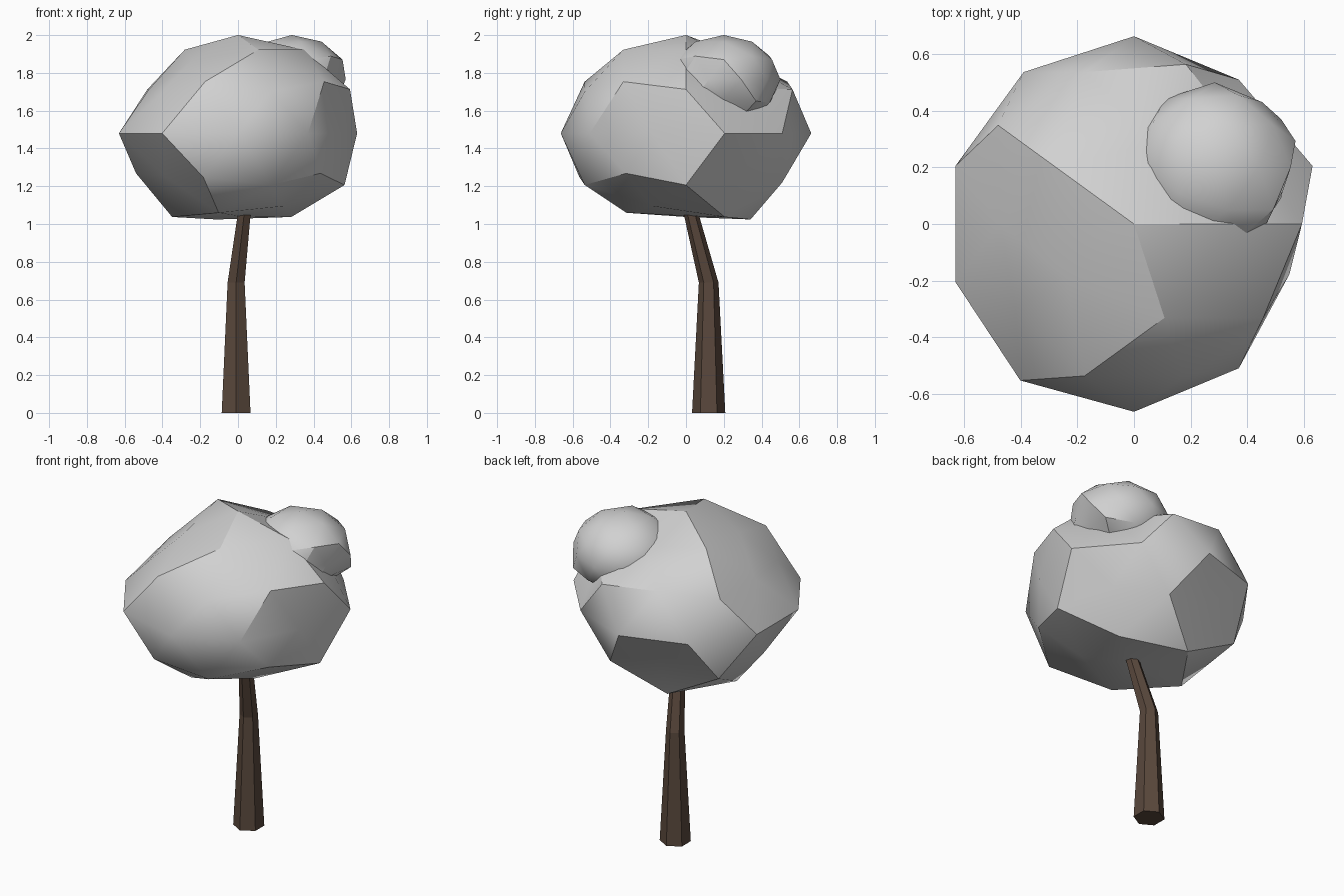
import bpy, bmesh, math
from mathutils import Vector

if "Cube" in bpy.data.objects:
    bpy.data.objects.remove(bpy.data.objects["Cube"])


def material(name, rgb):
    m = bpy.data.materials.new(name)
    m.use_nodes = True
    m.diffuse_color = (*rgb, 1)
    m.node_tree.nodes["Principled BSDF"].inputs["Base Color"].default_value = (*rgb, 1)
    return m


def add_object(name, bm, mat):
    mesh = bpy.data.meshes.new(name)
    bmesh.ops.recalc_face_normals(bm, faces=bm.faces)
    bm.to_mesh(mesh)
    bm.free()
    mesh.materials.append(mat)
    ob = bpy.data.objects.new(name, mesh)
    bpy.context.collection.objects.link(ob)
    return ob


foliage = material("pale grey foliage", (0.64, 0.64, 0.64))
bark = material("brown bark", (0.1, 0.064, 0.045))


# Squashed faceted ball of leaves; dents scale single corners towards the centre
def leaf_ball(name, centre, radius, dents):
    bm = bmesh.new()
    bmesh.ops.create_icosphere(bm, subdivisions=2, radius=1)
    corners = [(v, v.co.normalized()) for v in bm.verts]
    for scale, directions in dents.items():
        for direction in directions:
            vert = min(corners, key=lambda c: (c[1] - Vector(direction)).length)[0]
            vert.co *= scale
    for v in bm.verts:
        v.co = Vector(centre) + Vector((v.co.x, v.co.y, v.co.z * 0.785)) * radius
    ob = add_object(name, bm, foliage)
    bpy.ops.object.select_all(action='DESELECT')
    bpy.context.view_layer.objects.active = ob
    ob.select_set(True)
    bpy.ops.object.shade_smooth_by_angle(angle=math.radians(30))


leaf_ball("crown", (0, 0, 1.48), 0.663, {
    .84: [(-.85, 0, .53), (-.69, -.5, -.53), (.72, .53, -.45), (-.28, .85, -.45), (0, 0, -1)],
    .87: [(-.72, -.53, .45), (-.43, -.31, .85), (.95, -.31, 0), (.43, -.31, -.85),
          (.16, .5, .85), (.69, .5, .53)],
    .91: [(-.89, 0, -.45), (.72, -.53, -.45)],
    .95: [(-.16, -.5, -.85), (.28, -.85, .45), (.26, .81, -.53), (.59, .81, 0), (.59, -.81, 0)],
    1.03: [(-.16, .5, -.85), (-.59, -.81, 0)]})

leaf_ball("small_leaf_clump", (0.285, 0.2, 1.765), 0.3, {
    .85: [(.95, -.31, 0), (.85, 0, -.53)],
    .95: [(.59, .81, 0), (.59, -.81, 0)],
    1.08: [(.72, .53, -.45)]})

# Bent six-sided trunk: x, y, z, radius
sections = [(-.01, .12, 0, .088), (-.01, .12, .69, .052), (.05, -.01, 1.2, .034)]
bm = bmesh.new()
rings = []
for x, y, z, r in sections:
    turns = [math.radians(30 + 60 * i) for i in range(6)]
    rings.append([bm.verts.new((x + r * math.cos(a), y + r * math.sin(a), z)) for a in turns])
for low, high in zip(rings, rings[1:]):
    for i in range(6):
        j = (i + 1) % 6
        bm.faces.new((low[i], low[j], high[j], high[i]))
bm.faces.new(rings[0])
bm.faces.new(rings[-1])
add_object("trunk", bm, bark)
